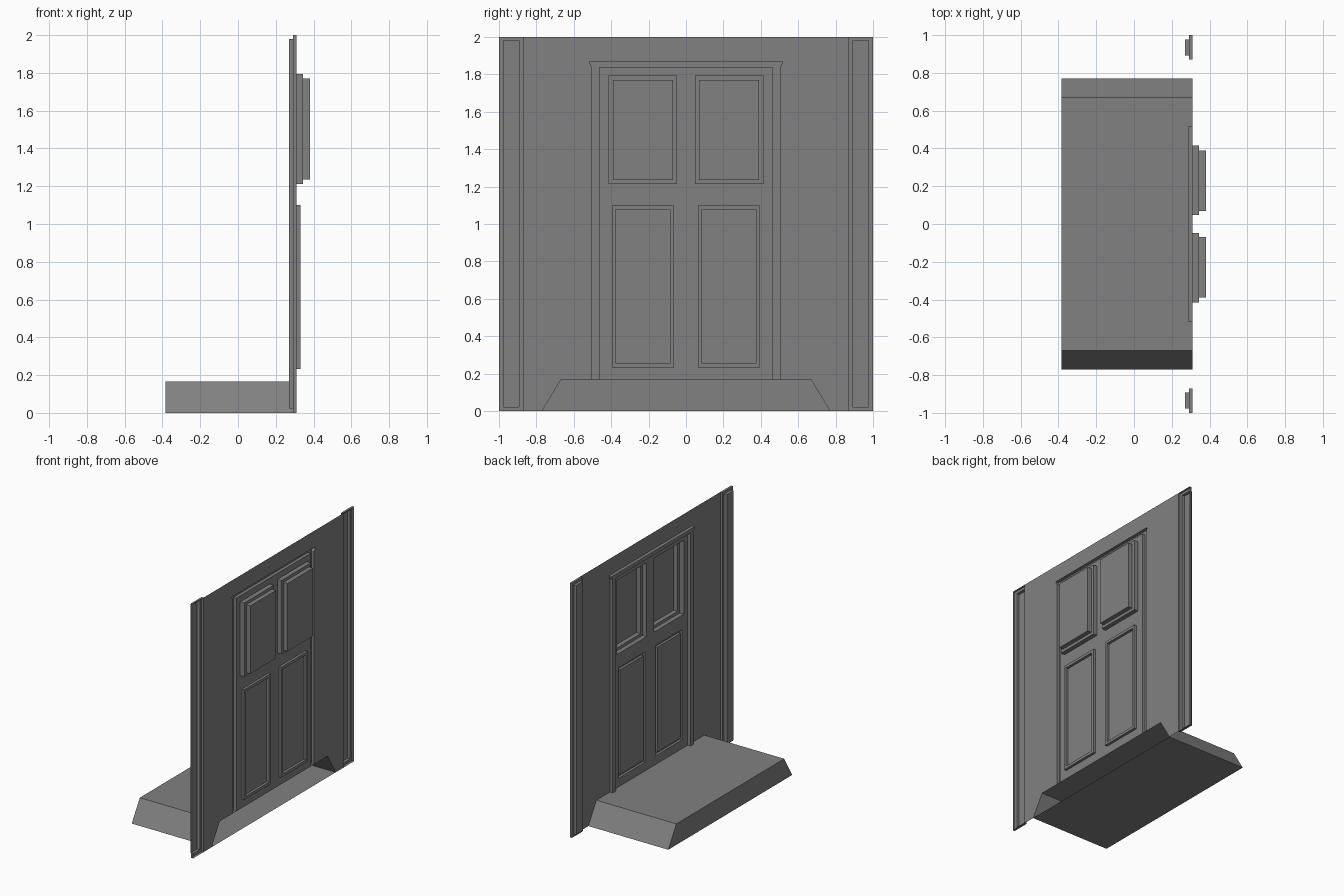
import bpy
import bmesh

cube = bpy.data.objects.get("Cube")
if cube:
    bpy.data.objects.remove(cube, do_unlink=True)

GREY = (0.22, 0.22, 0.22, 1.0)
material = bpy.data.materials.new("plain grey")
material.use_nodes = True
material.diffuse_color = GREY
material.node_tree.nodes["Principled BSDF"].inputs["Base Color"].default_value = GREY

WALL_X = 0.31        # plane of the wall sheet; the outside faces -x
STEP_TOP = 0.165


def finish(name, bm):
    """Turn the sheet so that its outside faces -x, and make the object."""
    bmesh.ops.recalc_face_normals(bm, faces=bm.faces[:])
    bm.faces.ensure_lookup_table()
    bm.normal_update()
    if bm.faces[-1].normal.x > 0:
        bmesh.ops.reverse_faces(bm, faces=bm.faces[:])
    mesh = bpy.data.meshes.new(name)
    bm.to_mesh(mesh)
    bm.free()
    mesh.materials.append(material)
    obj = bpy.data.objects.new(name, mesh)
    bpy.context.collection.objects.link(obj)


def ring(bm, outline, x):
    return [bm.verts.new((x, y, z)) for y, z in outline]


def relief(name, stages):
    """Join (outline, x) stages into an open-backed shell, capped at the last."""
    bm = bmesh.new()
    rings = [ring(bm, outline, x) for outline, x in stages]
    for a, b in zip(rings, rings[1:]):
        for i in range(len(a)):
            j = (i + 1) % len(a)
            bm.faces.new((a[i], a[j], b[j], b[i]))
    bm.faces.new(rings[-1])
    finish(name, bm)


def rect(y0, y1, z0, z1):
    return [(y0, z0), (y1, z0), (y1, z1), (y0, z1)]


def mirrored(half):
    """Complete an outline from its +y half."""
    return half + [(-y, z) for y, z in reversed(half)]


# Outlines of the step and door frame
step = mirrored([(0.77, 0), (0.67, STEP_TOP)])
outer_half = [(0.503, STEP_TOP), (0.503, 1.84), (0.515, 1.86), (0.515, 1.87)]
inner_half = [(0.463, STEP_TOP), (0.463, 1.84)]
frame = mirrored(outer_half)[::-1] + mirrored(inner_half)

# Wall around the frame and step opening
wall = mirrored([(0.87, 2), (0.87, 0), (0.77, 0), (0.67, STEP_TOP)] + outer_half)
relief("wall", [(wall, WALL_X)])

# Sloped-sided doorstep, open towards the wall
relief("doorstep", [(step, WALL_X), (step, -0.385)])

# Raised door frame with a flared head
relief("door_frame", [(frame, WALL_X), (frame, 0.285)])

# Side pilasters with a raised centre, and the door panels
holes = []
for side, label in ((-1, "right"), (1, "left")):
    def box(y0, y1, z0, z1):
        return rect(*sorted((side * y0, side * y1)), z0, z1)

    base, face = box(0.87, 1, 0, 2), box(0.892, 0.977, 0.022, 1.98)
    relief(f"{label}_pilaster",
           [(base, WALL_X), (base, 0.292), (face, 0.292), (face, 0.27)])

    upper, pane = box(0.047, 0.415, 1.213, 1.793), box(0.07, 0.39, 1.236, 1.77)
    relief(f"{label}_upper_panel",
           [(upper, WALL_X), (upper, 0.345), (pane, 0.345), (pane, 0.38)])

    lower, field = box(0.065, 0.395, 0.233, 1.1), box(0.086, 0.374, 0.255, 1.078)
    relief(f"{label}_lower_panel",
           [(lower, WALL_X), (lower, 0.33), (field, 0.33), (field, WALL_X)])
    holes += [upper, lower]

# Door leaf with openings for the four panels
bm = bmesh.new()
edges = []
for outline in [mirrored(inner_half)] + holes:
    verts = ring(bm, outline, WALL_X)
    edges += [bm.edges.new((v, verts[i - 1])) for i, v in enumerate(verts)]
bmesh.ops.triangle_fill(bm, edges=edges, use_beauty=True, normal=(-1, 0, 0))
finish("door_leaf", bm)
